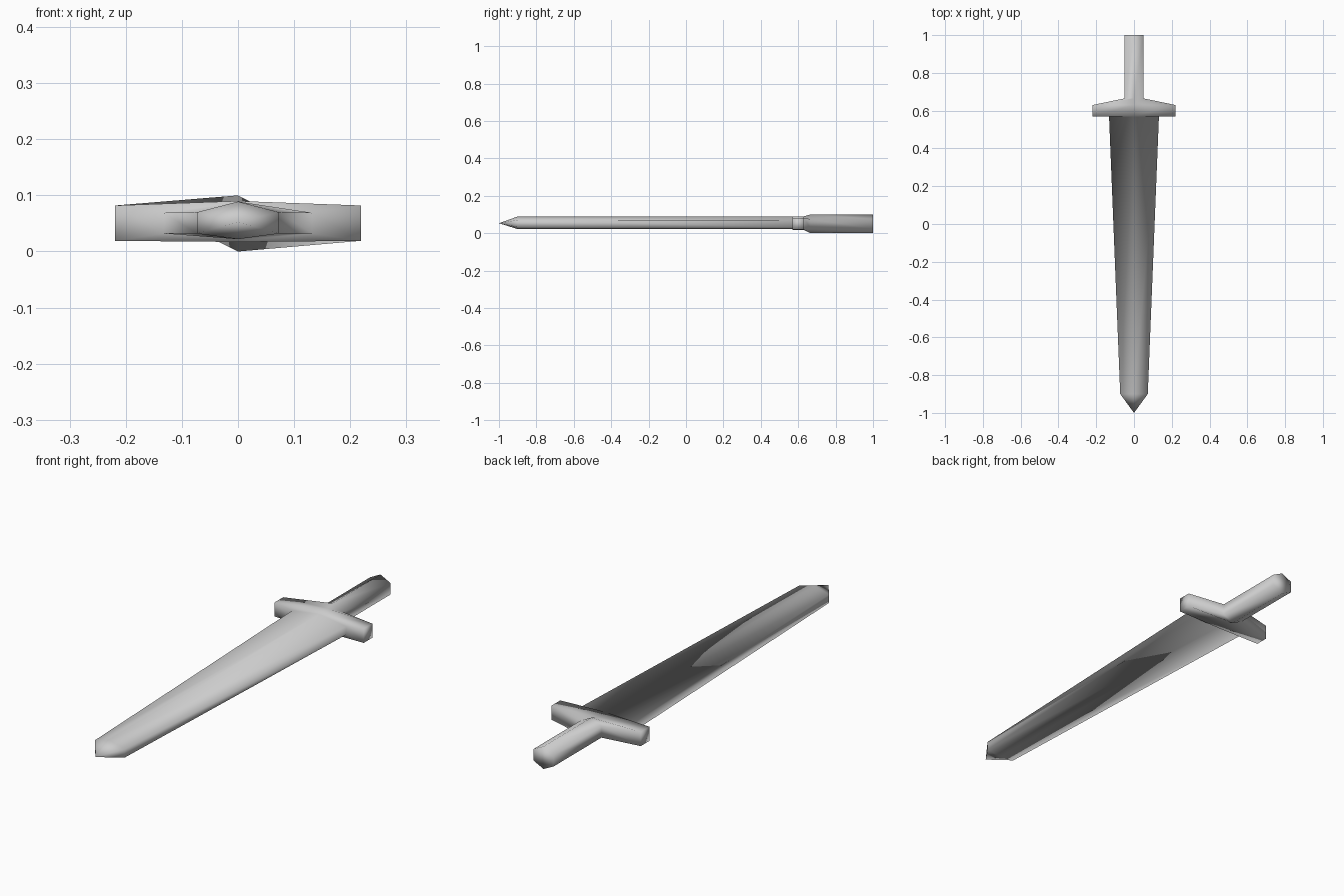
import bpy, bmesh

if "Cube" in bpy.data.objects:
    bpy.data.objects.remove(bpy.data.objects["Cube"])

steel = bpy.data.materials.new("grey_steel")
steel.diffuse_color = (0.6, 0.6, 0.6, 1)
steel.use_nodes = True
steel.node_tree.nodes["Principled BSDF"].inputs["Base Color"].default_value = steel.diffuse_color

bm = bmesh.new()


def ring(y, w, lo, hi, bottom, top):
    """Six-sided section: lower left, upper left, top, upper right, lower right, bottom."""
    pts = [(-w, lo), (-w, hi), (0, top), (w, hi), (w, lo), (0, bottom)]
    return [bm.verts.new((x, y, z)) for x, z in pts]


# half width, side edge heights, ridge heights along the sword
sections = [
    (-0.90, 0.073, 0.032, 0.070, 0.022, 0.089),   # blade behind the point
    (0.57, 0.132, 0.032, 0.069, 0.022, 0.089),    # blade root
    (0.57, 0.219, 0.019, 0.082, 0.017, 0.090),    # guard front
    (0.63, 0.219, 0.019, 0.082, 0.017, 0.090),    # guard back
    (0.665, 0.05, 0.025, 0.075, 0.0, 0.1),        # grip start
    (1.00, 0.05, 0.025, 0.075, 0.0, 0.1),         # grip end
]
rings = [ring(*s) for s in sections]

# pointed tip
tip = bm.verts.new((0, -1, 0.053))
for i in range(6):
    bm.faces.new((tip, rings[0][i], rings[0][(i + 1) % 6]))

# blade, guard and grip sides
for a, b in zip(rings, rings[1:]):
    for i in range(6):
        j = (i + 1) % 6
        bm.faces.new((a[i], b[i], b[j]))
        bm.faces.new((a[i], b[j], a[j]))

# grip end cap
bm.faces.new(rings[-1])
bmesh.ops.recalc_face_normals(bm, faces=bm.faces[:])
for f in bm.faces:
    f.smooth = True

mesh = bpy.data.meshes.new("sword")
bm.to_mesh(mesh)
bm.free()
mesh.materials.append(steel)
bpy.context.collection.objects.link(bpy.data.objects.new("sword", mesh))
